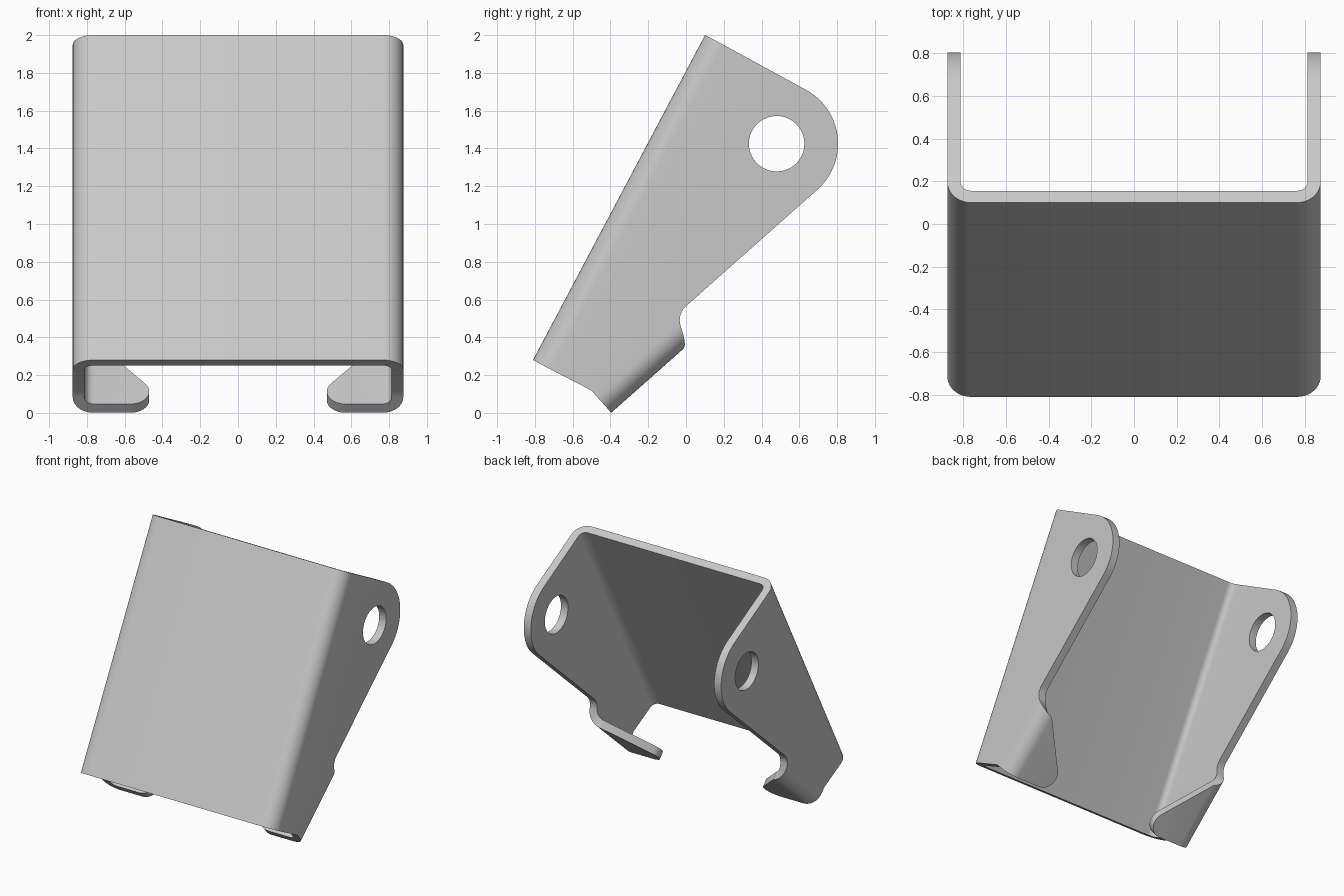
import bpy, bmesh
from math import sin, cos, pi, radians
from mathutils import Vector

if "Cube" in bpy.data.objects:
    bpy.data.objects.remove(bpy.data.objects["Cube"])

HALF, BEND, THICK, STEPS = 0.875, 0.11, 0.062, 10
FLAT = HALF - BEND            # x where the bends begin
LENGTH = 1.946                # length of the channel
UP = Vector((0, 0.468, 0.884))
BACK = Vector((0, 0.884, -0.468))
START = Vector((0, -0.81, 0.28))
ALONG = Vector((0, 0.749, 0.663))   # direction of the slanted rear edge
OUT = Vector((0, 0.663, -0.749))    # outward from that edge
HOOK_START, HOOK_LEN = -0.296, 0.584
HOOK_BEND = -0.373            # where the hook starts to fold


def channel(x, t, w):
    return Vector((x, 0, 0)) + START + UP * t + BACK * w


def slanted(x, s, d):
    return Vector((x, 0, 0)) + ALONG * s + OUT * d


def arc(cx, cy, r, a0, a1, n):
    """Points on an arc, angles in degrees."""
    angles = [radians(a0 + (a1 - a0) * i / n) for i in range(n + 1)]
    return [(cx + r * cos(a), cy + r * sin(a)) for a in angles]


bm = bmesh.new()


def strip(rows):
    """Quads between successive pairs of points."""
    pairs = [[bm.verts.new(p) for p in row] for row in rows]
    for (a, b), (c, d) in zip(pairs, pairs[1:]):
        bm.faces.new((a, b, d, c))


def fill(*loops):
    """Flat face from an outline and optional holes."""
    edges = []
    for loop in loops:
        vs = [bm.verts.new(p) for p in loop]
        edges += [bm.edges.new((v, vs[i - 1])) for i, v in enumerate(vs)]
    bmesh.ops.triangle_fill(bm, edges=edges, use_beauty=True)


turns = [pi / 2 * i / STEPS for i in range(STEPS + 1)]

# front panel and its rounded side bend
rows = [(0, 0)] + [(FLAT + BEND * sin(a), BEND * (1 - cos(a))) for a in turns]
strip([[channel(x, t, w) for t in (0, LENGTH)] for x, w in rows])

# side cheek with notch, rounded ear and pin hole
outline = [channel(HALF, 0, BEND),
           slanted(HALF, HOOK_START, -0.42),
           slanted(HALF, HOOK_START, HOOK_BEND),
           slanted(HALF, HOOK_START + HOOK_LEN, HOOK_BEND)]
outline += [slanted(HALF, s, d) for s, d in arc(0.375, -0.323, 0.1, 216, 270, 8)]
outline += [Vector((HALF, y, z)) for y, z in arc(0.48, 1.425, 0.325, -48.5, 62.1, 24)]
outline.append(channel(HALF, LENGTH, BEND))
hole = [Vector((HALF, y, z)) for y, z in arc(0.48, 1.425, 0.147, 0, 360, 40)[:-1]]
fill(outline, hole)

# fold from the cheek into the hook
hook_top = 0.508
strip([[slanted(FLAT + BEND * sin(a), HOOK_START + s, HOOK_BEND + BEND * cos(a))
        for s in (0, hook_top + (HOOK_LEN - hook_top) * a / (pi / 2))]
       for a in turns])

# flat hook tab with one rounded corner
tab = [(FLAT, 0)] + arc(0.57, 0.1, 0.1, 270, 142, 12) + [(FLAT, hook_top)]
fill([slanted(x, HOOK_START + s, HOOK_BEND + BEND) for x, s in tab])

# weld the sheet and turn it outward
bmesh.ops.remove_doubles(bm, verts=bm.verts, dist=0.004)
bmesh.ops.recalc_face_normals(bm, faces=bm.faces)
bm.normal_update()
front = min(bm.faces, key=lambda f: f.calc_center_median().x)
if front.normal.y > 0:
    bmesh.ops.reverse_faces(bm, faces=bm.faces)
mesh = bpy.data.meshes.new("bracket")
bm.to_mesh(mesh)
bm.free()
bracket = bpy.data.objects.new("bracket", mesh)
bpy.context.collection.objects.link(bracket)

# plain grey metal
grey = bpy.data.materials.new("light_grey")
grey.use_nodes = True
colour = (0.58, 0.58, 0.58, 1)
grey.diffuse_color = colour
grey.node_tree.nodes["Principled BSDF"].inputs["Base Color"].default_value = colour
mesh.materials.append(grey)

# mirror and give the sheet its thickness
mirror = bracket.modifiers.new("mirror", "MIRROR")
mirror.use_clip = True
solid = bracket.modifiers.new("thickness", "SOLIDIFY")
solid.thickness = THICK
solid.offset = -1
solid.use_even_offset = True
solid.use_quality_normals = True
bpy.ops.object.select_all(action="DESELECT")
bracket.select_set(True)
bpy.context.view_layer.objects.active = bracket
bpy.ops.object.convert(target="MESH")
bpy.ops.object.shade_smooth_by_angle(angle=radians(30))
